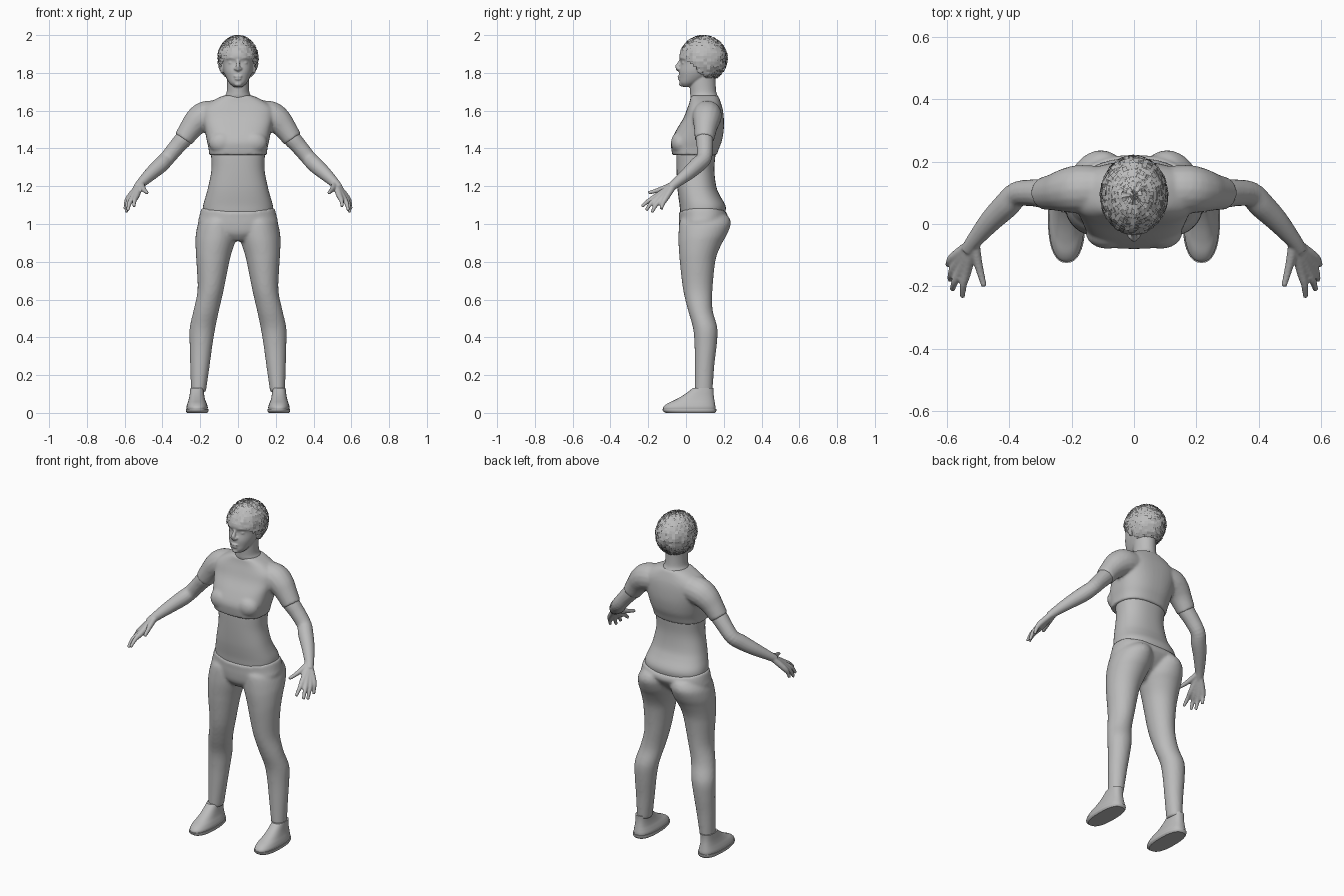
import bpy, bmesh, math, random
from mathutils import Vector, Matrix

random.seed(4)
grey = bpy.data.materials.new("plain grey")
grey.diffuse_color = (0.5, 0.5, 0.5, 1)


def spline(rows, steps=4):
    """Smooth interpolation through rows of numbers."""
    out = []
    for i in range(len(rows) - 1):
        a, b, c, d = (rows[min(max(i + k, 0), len(rows) - 1)] for k in (-1, 0, 1, 2))
        for s in range(steps):
            t = s / steps
            out.append([0.5 * (2 * q + (r - p) * t + (2 * p - 5 * q + 4 * r - u) * t * t
                               + (3 * q - p - 3 * r + u) * t ** 3)
                        for p, q, r, u in zip(a, b, c, d)])
    out.append(list(rows[-1]))
    return out


def skin(bm, rings):
    """Bridge rings of points and cap both ends."""
    vs = [[bm.verts.new(p) for p in ring] for ring in rings]
    n = len(vs[0])
    faces = [bm.faces.new(vs[0][::-1]), bm.faces.new(vs[-1])]
    for a, b in zip(vs, vs[1:]):
        for i in range(n):
            j = (i + 1) % n
            faces.append(bm.faces.new((a[i], a[j], b[j], b[i])))
    bmesh.ops.recalc_face_normals(bm, faces=faces)


def loft(bm, rows, front=2.0, back=2.0, n=32):
    """Level sections from rows of (z, x min, x max, y front, y back)."""
    rings = []
    for z, x0, x1, y0, y1 in spline(rows):
        ring = []
        for i in range(n):
            a = 2 * math.pi * i / n
            c, s = math.cos(a), math.sin(a)
            e = 2 / (front if s < 0 else back)
            ring.append(((x0 + x1) / 2 + (x1 - x0) / 2 * math.copysign(abs(c) ** e, c),
                         (y0 + y1) / 2 + (y1 - y0) / 2 * math.copysign(abs(s) ** e, s), z))
        rings.append(ring)
    skin(bm, rings)


def centred(rows):
    return [(z, -w, w, f, b) for z, w, f, b in rows]


def tube(bm, rows, n=16):
    """Round limb along rows of (x, y, z, radius)."""
    pts = spline(rows)
    rings = []
    for i, p in enumerate(pts):
        d = Vector(pts[min(i + 1, len(pts) - 1)][:3]) - Vector(pts[max(i - 1, 0)][:3])
        q = d.to_track_quat('Z', 'Y')
        rings.append([Vector(p[:3]) + q @ Vector((p[3] * math.cos(2 * math.pi * k / n),
                                                  p[3] * math.sin(2 * math.pi * k / n), 0))
                      for k in range(n)])
    skin(bm, rings)


def ball(bm, pos, radii, u=20, v=12):
    m = Matrix.Translation(pos) @ Matrix.Diagonal((*radii, 1))
    bmesh.ops.create_uvsphere(bm, u_segments=u, v_segments=v, radius=1, matrix=m)


def finish(name, bm, mirror=False, voxel=0, smooth=0, flat=False):
    me = bpy.data.meshes.new(name)
    bm.to_mesh(me)
    bm.free()
    me.materials.append(grey)
    ob = bpy.data.objects.new(name, me)
    bpy.context.collection.objects.link(ob)
    for p in me.polygons:
        p.use_smooth = not flat
    if mirror:
        ob.modifiers.new("mirror", 'MIRROR').use_mirror_merge = False
    if voxel:
        r = ob.modifiers.new("fuse", 'REMESH')
        r.mode, r.voxel_size, r.use_smooth_shade = 'VOXEL', voxel, True
    if smooth:
        s = ob.modifiers.new("soften", 'SMOOTH')
        s.factor, s.iterations = 0.5, smooth
    return ob


# Bare waist
bm = bmesh.new()
loft(bm, centred([(1.00, .17, -.02, .19), (1.06, .184, -.03, .208), (1.10, .184, -.034, .208),
                  (1.15, .170, -.041, .18), (1.2, .157, -.046, .16), (1.29, .14, -.05, .15),
                  (1.38, .143, -.05, .157), (1.42, .14, -.04, .155)]), 2.4, 2.3, 48)
finish("waist", bm)

# Cropped top with short sleeves
bm = bmesh.new()
loft(bm, centred([(1.365, .152, -.072, .163), (1.40, .156, -.078, .175), (1.44, .165, -.078, .19),
                  (1.5, .176, -.05, .2), (1.56, .19, -.014, .2), (1.61, .19, .006, .194),
                  (1.65, .14, .02, .182), (1.68, .078, .026, .17)]), 3.0, 2.4, 48)
ball(bm, (.085, -.03, 1.43), (.07, .05, .06))
tube(bm, [(.1, .112, 1.58, .073), (.17, .112, 1.573, .078), (.215, .108, 1.545, .072),
          (.25, .103, 1.505, .061), (.29, .098, 1.448, .052)])
finish("cropped_top", bm, True, .008, 4)

# Trousers: hips with a dipped waistline, plus legs
bm = bmesh.new()
loft(bm, centred([(.91, .04, .0, .10), (.95, .15, -.03, .15), (1.0, .208, -.037, .2),
                  (1.04, .205, -.037, .222), (1.085, .193, -.038, .216)]), 2.3, 2.3, 48)
for v in bm.verts:
    if v.co.z > 1.03:
        v.co.z -= .03 * max(0, 1 - abs(v.co.x) / .19) * (v.co.z - 1.03) / .055
loft(bm, [(1.045, .02, .175, .0, .222), (1.02, .006, .2, -.03, .235), (.99, .002, .215, -.037, .235),
          (.94, .004, .224, -.04, .215), (.90, .016, .225, -.04, .192), (.84, .036, .223, -.036, .165),
          (.78, .05, .219, -.031, .152), (.65, .076, .214, -.015, .14), (.545, .1, .235, .01, .141),
          (.45, .12, .256, .037, .166), (.36, .135, .256, .045, .163), (.25, .15, .253, .046, .15),
          (.11, .17, .249, .045, .14)])
finish("trousers", bm, True, .009, 4)

# Bare arms with hands: fingers start inside the palm
bm = bmesh.new()
tube(bm, [(.235, .1, 1.505, .045), (.285, .098, 1.453, .047), (.33, .1, 1.402, .043),
          (.375, .095, 1.348, .041), (.41, .06, 1.312, .042), (.46, .01, 1.267, .036),
          (.512, -.052, 1.217, .026), (.535, -.085, 1.19, .022)])
fingers = [((.537, -.15, 1.15), (.548, -.195, 1.125), (.551, -.235, 1.092)),
           ((.556, -.145, 1.14), (.575, -.185, 1.11), (.583, -.211, 1.072)),
           ((.57, -.127, 1.135), (.586, -.16, 1.1), (.591, -.18, 1.061)),
           ((.577, -.105, 1.14), (.592, -.122, 1.11), (.597, -.132, 1.077))]
for k, m, t in fingers:
    tube(bm, [(.517, -.06, 1.212, .018), (*k, .0165), (*m, .012), (*t, .0085)], 12)
tube(bm, [(.513, -.06, 1.212, .018), (.503, -.115, 1.19, .015), (.492, -.16, 1.175, .012),
          (.481, -.2, 1.165, .009)], 12)
finish("arms", bm, True, .005, 3)

# Shoes with soles
for name, rows in (
        ("shoe_upper", [(.012, .163, .27, -.118, .155), (.03, .16, .273, -.12, .156),
                        (.05, .166, .268, -.098, .153), (.068, .173, .262, -.06, .15),
                        (.09, .178, .257, -.02, .147), (.112, .181, .254, .012, .146),
                        (.132, .183, .252, .036, .147)]),
        ("shoe_sole", [(0, .163, .27, -.108, .154), (.01, .156, .276, -.122, .16),
                       (.02, .157, .276, -.125, .161)])):
    bm = bmesh.new()
    loft(bm, rows, 2.4, 2.6, 36)
    ob = finish(name, bm, True)
    bpy.ops.object.select_all(action='DESELECT')
    ob.select_set(True)
    bpy.context.view_layer.objects.active = ob
    bpy.ops.object.shade_smooth_by_angle()

# Head: skull, neck, nose, eyes, lips and ears
bm = bmesh.new()
loft(bm, centred([(1.726, .022, -.016, .02), (1.745, .044, -.033, .07), (1.775, .063, -.035, .125),
                  (1.81, .077, -.036, .17), (1.855, .083, -.028, .19), (1.885, .086, -.036, .196),
                  (1.92, .084, -.025, .196), (1.95, .07, .0, .175), (1.975, .045, .035, .145)]), 2.2, 2.0, 40)
loft(bm, centred([(1.62, .085, .045, .185), (1.67, .072, .025, .172), (1.70, .06, .022, .16),
                  (1.76, .058, .02, .157), (1.80, .06, .03, .16)]))
tube(bm, [(0, -.02, 1.88, .009), (0, -.034, 1.855, .009), (0, -.046, 1.83, .0125),
          (0, -.035, 1.815, .011)], 12)
ball(bm, (.013, -.036, 1.822), (.009, .012, .008))
ball(bm, (.034, -.011, 1.853), (.017, .012, .008))
tube(bm, [(.012, -.026, 1.876, .008), (.035, -.021, 1.881, .009), (.058, -.003, 1.876, .007)], 10)
ball(bm, (0, -.033, 1.782), (.024, .012, .006))
ball(bm, (0, -.032, 1.768), (.02, .012, .007))
ball(bm, (0, -.024, 1.74), (.02, .013, .012))
ball(bm, (.086, .075, 1.828), (.01, .02, .033))
finish("head", bm, True, .0045, 2)


# Short hair: a solid cap under a layer of small loose tufts
def hair(name, scale, tufts):
    bm = bmesh.new()
    ball(bm, (0, .092, 1.875), (.108 * scale, .127 * scale, .123 * scale), 40, 26)
    drop = [f for f in bm.faces
            if f.calc_center_median().z < max(1.88 - f.calc_center_median().y, 1.775)
            or (tufts and random.random() < .06)]
    bmesh.ops.delete(bm, geom=drop, context='FACES')
    if tufts:
        bmesh.ops.split_edges(bm, edges=bm.edges[:])
        for f in bm.faces:
            f.normal_update()
            n = f.normal.copy()
            for v in f.verts:
                v.co += n * random.uniform(-.002, .004)
    return finish(name, bm, flat=tufts)


hair("hair_cap", .96, False)
hair("hair_tufts", 1.0, True)
